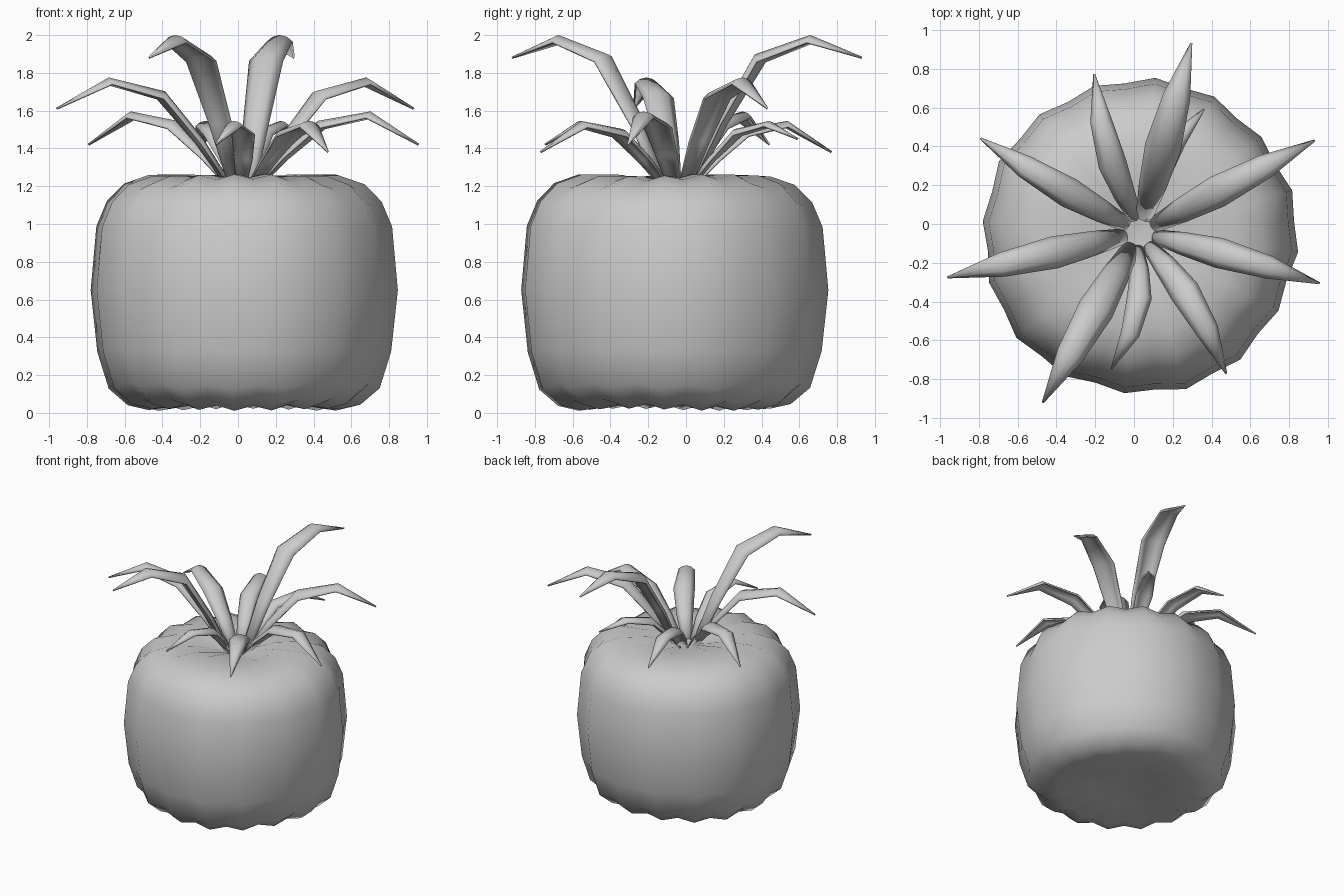
import bpy
from math import sin, cos, pi
from mathutils import Vector

if "Cube" in bpy.data.objects:
    bpy.data.objects.remove(bpy.data.objects["Cube"])

CX, CY = 0.03, -0.065


def make(name, verts, faces, angle):
    me = bpy.data.meshes.new(name)
    me.from_pydata(verts, [], faces)
    me.update()
    ob = bpy.data.objects.new(name, me)
    bpy.context.collection.objects.link(ob)
    bpy.ops.object.select_all(action='DESELECT')
    ob.select_set(True)
    bpy.context.view_layer.objects.active = ob
    bpy.ops.object.shade_smooth_by_angle(angle=angle)
    return ob


# Ribbed fruit body: lathed profile (radius, height) with dimpled ends
profile = [(0.25, 0.06), (0.5, 0.03), (0.61, 0.055), (0.71, 0.14), (0.77, 0.33),
           (0.805, 0.65), (0.775, 0.98), (0.72, 1.11), (0.63, 1.2),
           (0.5, 1.245), (0.3, 1.25), (0.12, 1.215)]
N = 32
verts, faces = [], []
for r, z in profile:
    for i in range(N):
        a = 2 * pi * (i + 0.5) / N
        rib = (1 if i % 2 else -1) * min(1, r / 0.5)
        rr = r * (1 + 0.015 * rib + 0.008 * sin(5 * a + 1))
        zz = z + (0.014 * rib + 0.006 * sin(3 * a)) * (z - 0.65) / 0.65
        verts.append((CX + rr * cos(a), CY + rr * sin(a), zz))
for k in range(len(profile) - 1):
    for i in range(N):
        j = (i + 1) % N
        faces.append((k * N + i, k * N + j, k * N + N + j, k * N + N + i))
b = len(verts)
verts += [(CX, CY, 0.08), (CX, CY, 1.19)]
top = (len(profile) - 1) * N
for i in range(N):
    j = (i + 1) % N
    faces += [(b, j, i), (b + 1, top + i, top + j)]
make("fruit_body", verts, faces, pi / 2)


# Arching leaf, rounded on its upper side and hollow underneath
def leaf(n, tx, ty, peak, tipz, bend, width):
    tip = Vector((tx, ty, 0))
    out = (tip - Vector((CX, CY, 0))).normalized()
    base = Vector((CX, CY + 0.02, 0)) + out * 0.07
    side = Vector((-out.y, out.x, 0))
    z0 = 1.21
    h = peak - z0
    stations = [(0, 0, 0.45), (0.16, 0.42 * h, 0.75), (0.38, 0.87 * h, 1.0),
                (0.7, h, 0.75), (1, tipz - z0, 0.02)]
    path = [base.lerp(tip, s) + side * bend * sin(pi * s) + Vector((0, 0, z0 + dz))
            for s, dz, w in stations]
    vs, fs = [], []
    for k, p in enumerate(path):
        t = (path[min(k + 1, 4)] - path[max(k - 1, 0)]).normalized()
        s = Vector((-t.y, t.x, 0)).normalized()
        nrm = t.cross(s)
        w = width * stations[k][2] / 2
        for u, d in ((-1, 0.5), (-0.55, 0.14), (0, 0), (0.55, 0.14), (1, 0.5)):
            vs.append(p + s * u * w - nrm * d * w)
    for k in range(4):
        for i in range(4):
            q = k * 5 + i
            fs.append((q, q + 5, q + 6, q + 1))
    ob = make("leaf_%d" % n, vs, fs, pi / 3)
    m = ob.modifiers.new("thickness", 'SOLIDIFY')
    m.thickness = 0.012
    m.offset = 0


# tip x, tip y, peak height, tip height, sideways bend, width
leaves = [(0.295, 0.93, 1.995, 1.88, 0, 0.18),
          (-0.47, -0.92, 1.995, 1.88, 0, 0.18),
          (0.93, 0.43, 1.77, 1.61, 0, 0.16),
          (-0.96, -0.275, 1.77, 1.61, 0, 0.16),
          (0.955, -0.305, 1.59, 1.42, 0.01, 0.15),
          (-0.79, 0.44, 1.59, 1.42, 0.01, 0.15),
          (-0.205, 0.77, 1.54, 1.38, 0.04, 0.14),
          (0.475, -0.77, 1.54, 1.38, 0.04, 0.15),
          (-0.115, -0.745, 1.54, 1.42, 0.07, 0.12),
          (0.36, 0.59, 1.54, 1.45, 0.06, 0.12)]
for n, d in enumerate(leaves, 1):
    leaf(n, *d)
